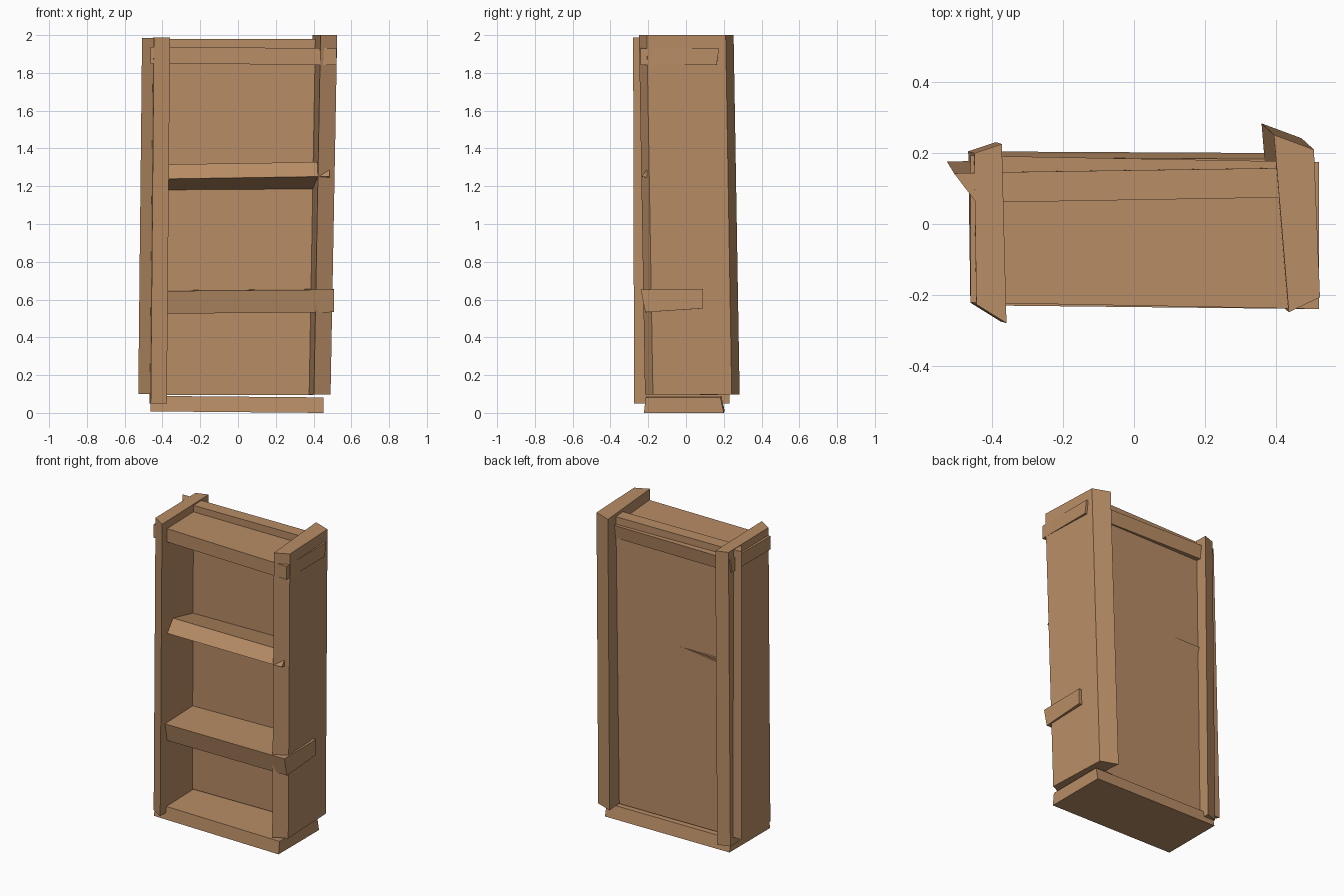
import bpy
import bmesh

if "Cube" in bpy.data.objects:
    bpy.data.objects.remove(bpy.data.objects["Cube"], do_unlink=True)

wood = bpy.data.materials.new("warm_wood")
wood.use_nodes = True
color = (0.479, 0.266, 0.13, 1)
wood.diffuse_color = color
wood.node_tree.nodes["Principled BSDF"].inputs["Base Color"].default_value = color


def plank(name, place, outline, start, end, shift):
    """Extrude an outline from start to end, sliding the far end by shift."""
    bm = bmesh.new()
    near = [bm.verts.new(place(a, b, start)) for a, b in outline]
    far = [bm.verts.new(place(a + shift[0], b + shift[1], end)) for a, b in outline]
    bm.faces.new(near)
    bm.faces.new(far[::-1])
    for i in range(len(near)):
        j = (i + 1) % len(near)
        bm.faces.new((near[i], far[i], far[j], near[j]))
    bmesh.ops.recalc_face_normals(bm, faces=bm.faces)
    mesh = bpy.data.meshes.new(name)
    bm.to_mesh(mesh)
    bm.free()
    mesh.materials.append(wood)
    obj = bpy.data.objects.new(name, mesh)
    bpy.context.collection.objects.link(obj)
    return obj


def upright(name, plan, bottom, top, lean):
    return plank(name, lambda x, y, z: (x, y, z), plan, bottom, top, lean)


def shelf(name, profile, x0, x1, skew):
    return plank(name, lambda y, z, x: (x, y, z), profile, x0, x1, skew)


# Crooked side panels, given as plans at their lower ends
upright("right_side_panel",
        [(-.468, .205), (-.39, .231), (-.377, -.275), (-.462, -.222)],
        .05, 1.988, (.017, -.005))
upright("left_side_panel",
        [(.36, .284), (.473, .242), (.49, -.175), (.402, -.217)],
        .097, 2.0, (.035, -.032))

# Wedge-shaped batten against the outer face of the right panel
upright("outer_batten", [(-.528, .176), (-.45, .178), (-.44, .06)],
        .1, 1.985, (.02, -.033))

# Back board between the panels
upright("back_board", [(-.42, .073), (.40, .087), (.40, .17), (-.42, .158)],
        .095, 1.98, (.02, -.012))

# Shelves, given as side profiles at their right ends
shelf("top_shelf", [(-.222, 1.85), (-.222, 1.938), (.193, 1.938), (.18, 1.85)],
      -.462, .522, (-.018, -.008))
shelf("middle_shelf", [(-.212, 1.238), (-.15, 1.315), (.165, 1.24), (.14, 1.165)],
      -.42, .485, (-.024, .014))
shelf("lower_shelf", [(-.205, .525), (-.23, .645), (.1, .648), (.1, .545)],
      -.41, .508, (-.01, .008))

# Base plinth
shelf("base_plinth", [(-.218, .008), (-.208, .09), (.188, .09), (.205, .008)],
      -.462, .453, (-.005, -.008))
